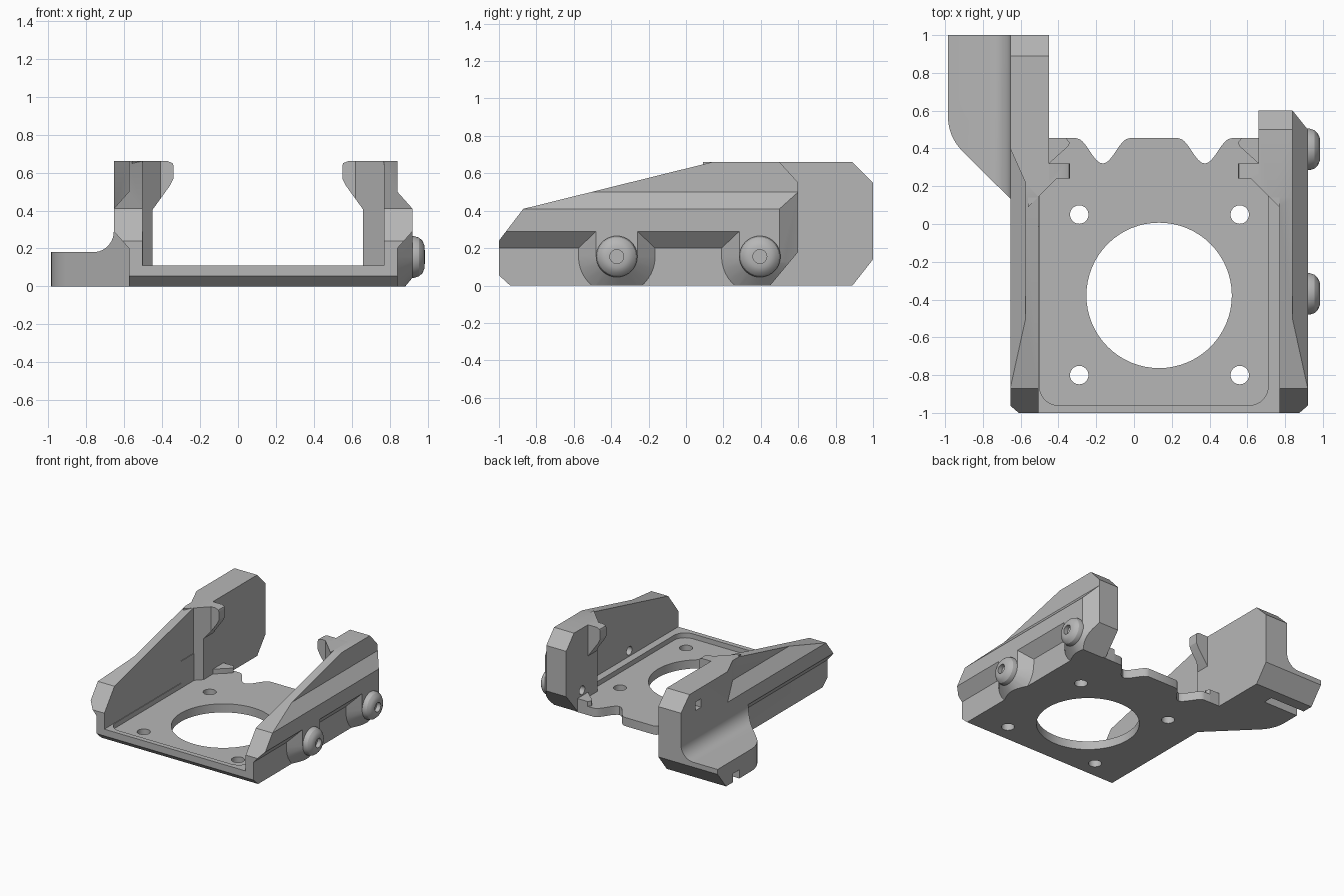
import bpy, bmesh, math
from mathutils import Matrix

if "Cube" in bpy.data.objects:
    bpy.data.objects.remove(bpy.data.objects["Cube"], do_unlink=True)

GREY = (0.47, 0.47, 0.47, 1)
mat = bpy.data.materials.new("plain grey")
mat.use_nodes = True
mat.diffuse_color = GREY
mat.node_tree.nodes["Principled BSDF"].inputs["Base Color"].default_value = GREY


def finish(name, bm):
    bmesh.ops.recalc_face_normals(bm, faces=bm.faces)
    mesh = bpy.data.meshes.new(name)
    bm.to_mesh(mesh)
    bm.free()
    mesh.materials.append(mat)
    obj = bpy.data.objects.new(name, mesh)
    bpy.context.collection.objects.link(obj)
    return obj


def prism(name, pts, axis, lo, hi):
    """Extrude a 2D outline along an axis."""
    place = {"x": lambda a, b, t: (t, a, b),
             "y": lambda a, b, t: (a, t, b),
             "z": lambda a, b, t: (a, b, t)}[axis]
    bm = bmesh.new()
    low = [bm.verts.new(place(a, b, lo)) for a, b in pts]
    high = [bm.verts.new(place(a, b, hi)) for a, b in pts]
    bm.faces.new(low)
    bm.faces.new(high)
    n = len(pts)
    for i in range(n):
        j = (i + 1) % n
        bm.faces.new((low[i], low[j], high[j], high[i]))
    return finish(name, bm)


def box(x0, x1, y0, y1, z0, z1):
    return prism("box", [(x0, y0), (x1, y0), (x1, y1), (x0, y1)], "z", z0, z1)


def combine(obj, other, op):
    mod = obj.modifiers.new(op.lower(), "BOOLEAN")
    mod.operation, mod.solver, mod.object = op, "EXACT", other
    bpy.context.view_layer.objects.active = obj
    bpy.ops.object.modifier_apply(modifier=mod.name)
    bpy.data.objects.remove(other, do_unlink=True)


def arc(cx, cy, r, a0, a1, n=10):
    angles = [math.radians(a0 + (a1 - a0) * i / n) for i in range(n + 1)]
    return [(cx + r * math.cos(a), cy + r * math.sin(a)) for a in angles]


def disc(cx, cy, r, n=48):
    return arc(cx, cy, r, 0, 360, n)[:-1]


def flip(pts, centre2):
    return [(centre2 - a, b) for a, b in pts]


# Shared side outline of the sloping walls
NOSE = [(-0.94, 0), (-1, 0.055), (-1, 0.24), (-0.87, 0.41), (0.14, 0.66)]
RIGHT_TAIL = [(0.5, 0.66), (0.6, 0.55), (0.6, 0.18), (0.45, 0)]
LEFT_TAIL = [(0.89, 0.66), (1, 0.55), (1, 0.14), (0.89, 0)]
# Cross-section of the rail on the +x side; the other is its mirror
RAIL = [(0.77, 0), (0.84, 0), (0.84, 0.2), (0.92, 0.29), (0.92, 0.41),
        (0.84, 0.5), (0.84, 0.7), (0.77, 0.7)]
# Inner hook, in plan and from the front
HOOK_PLAN = [(-0.56, 0.09), (-0.41, 0.24), (-0.34, 0.24), (-0.34, 0.32), (-0.56, 0.32)]
HOOK_FRONT = [(-0.56, 0.27), (-0.49, 0.35), (-0.36, 0.53), (-0.335, 0.58),
              (-0.335, 0.62), (-0.345, 0.65), (-0.37, 0.66), (-0.56, 0.66)]
RAIL_SUM, HOOK_SUM = 0.265, 0.21
SCREW_Y, SCREW_Z = (-0.37, 0.395), 0.155


def make_hook(mirrored):
    turn = (lambda p: flip(p, HOOK_SUM)) if mirrored else list
    hook = prism("hook", turn(HOOK_PLAN), "z", 0.2, 0.7)
    combine(hook, prism("hook_front", turn(HOOK_FRONT), "y", 0, 0.5), "INTERSECT")
    return hook


# Base plate with scalloped back edge
def scallop(centre):
    return [(centre + 0.14 * t / 8, 0.387 - 0.067 * math.cos(math.pi * t / 8))
            for t in range(-8, 9)]


outline = [(-0.575, -1), (0.84, -1), (0.84, 0.3), (0.66, 0.32), (0.66, 0.455)]
outline += scallop(0.375)[::-1] + scallop(-0.165)[::-1]
outline += [(-0.45, 0.455), (-0.45, 0.32), (-0.575, 0.3)]
plate = prism("base_plate", outline, "z", 0, 0.11)
combine(plate, prism("side", [(-0.94, 0), (-1, 0.055), (-1, 0.2), (1, 0.2), (1, 0)],
                     "x", -1, 1), "INTERSECT")
recess = arc(-0.4, -0.86, 0.1, 180, 270) + arc(0.61, -0.86, 0.1, 270, 360)
recess += [(0.71, 0.6), (-0.5, 0.6)]
combine(plate, prism("recess", recess, "z", 0.07, 0.3), "DIFFERENCE")
combine(plate, prism("bore", disc(0.133, -0.378, 0.385, 64), "z", -0.1, 0.3), "DIFFERENCE")
for hx in (-0.29, 0.56):
    for hy in (-0.8, 0.05):
        combine(plate, prism("hole", disc(hx, hy, 0.049, 24), "z", -0.1, 0.3), "DIFFERENCE")

# Raised ears at the back corners of the plate
EAR = [(-0.47, 0.32), (-0.45, 0.32), (-0.35, 0.41), (-0.34, 0.43), (-0.36, 0.455), (-0.47, 0.455)]
left_ear = prism("left_ear", EAR, "z", 0.0, 0.11)
right_ear = prism("right_ear", flip(EAR, HOOK_SUM), "z", 0.0, 0.11)

# Wall with screw bosses
wall_b = prism("screw_wall", RAIL, "y", -1.1, 0.7)
for y in SCREW_Y:
    bm = bmesh.new()
    for x, r in ((0.92, 0.11), (0.84, 0.205), (0.8, 0.205)):
        for a, b in disc(y, SCREW_Z, r, 40) + [(y - r, 0.38), (y + r, 0.38)]:
            bm.verts.new((x, a, b))
    hull = bmesh.ops.convex_hull(bm, input=bm.verts)
    bmesh.ops.delete(bm, geom=list({v for v in hull["geom_interior"] + hull["geom_unused"]
                                    if isinstance(v, bmesh.types.BMVert)}), context="VERTS")
    combine(wall_b, finish("boss", bm), "UNION")
column = [(0.8, 0.06), (0.77, 0.09), (0.66, 0.2), (0.66, 0.65), (0.8, 0.65)]
combine(wall_b, prism("column", column, "z", 0, 0.7), "UNION")
combine(wall_b, prism("side", NOSE + RIGHT_TAIL, "x", 0, 1.2), "INTERSECT")
plan = [(0.5, -1.1), (0.79, -1.1), (0.98, -0.9), (0.98, 0.425), (0.82, 0.625), (0.5, 0.625)]
combine(wall_b, prism("plan", plan, "z", -0.1, 0.8), "INTERSECT")
for y in SCREW_Y:
    combine(wall_b, prism("bolt_hole", disc(y, SCREW_Z, 0.035, 20), "x", 0.5, 0.9), "DIFFERENCE")
hook_b = make_hook(True)
hook_b.name = "screw_wall_hook"

# Wall with long rear arm
wall_a = prism("arm_wall", flip(RAIL, RAIL_SUM), "y", -1.1, 0.5)
arm = [(-0.51, 0.14), (-0.45, 0.2), (-0.45, 1.1), (-0.655, 1.1), (-0.655, 0.4), (-0.575, 0.22)]
combine(wall_a, prism("arm", arm, "z", 0, 0.7), "UNION")
combine(wall_a, prism("side", NOSE + LEFT_TAIL, "x", -1.2, 0), "INTERSECT")
plan = [(-0.3, -1.1), (-0.52, -1.1), (-0.71, -0.91), (-0.71, 1.1), (-0.3, 1.1)]
combine(wall_a, prism("plan", plan, "z", -0.1, 0.8), "INTERSECT")
combine(wall_a, box(-0.8, -0.56, 0.74, 0.81, 0.5, 0.57), "DIFFERENCE")
hook_a = make_hook(False)
hook_a.name = "arm_wall_hook"

# Side flange with a coved joint to the arm
section = [(-0.5, 0), (-0.985, 0), (-0.985, 0.18)]
section += arc(-0.765, 0.29, 0.11, 270, 360) + [(-0.5, 0.29)]
flange = prism("side_flange", section, "y", -0.1, 1.1)
plan = [(-0.5, -0.02)] + arc(-0.725, 0.57, 0.26, 225, 180, 8) + [(-0.985, 1.1), (-0.5, 1.1)]
combine(flange, prism("plan", plan, "z", -0.1, 0.5), "INTERSECT")
combine(flange, prism("side", [(-0.2, 0), (-0.2, 0.5), (1, 0.5), (1, 0.14), (0.89, 0)],
                      "x", -1.2, 0), "INTERSECT")
combine(flange, box(-1.1, -0.67, 0.72, 0.8, -0.1, 0.07), "DIFFERENCE")

# Domed socket screws
parts = [plate, left_ear, right_ear, wall_a, wall_b, hook_a, hook_b, flange]
DOME = [(0, 0.95), (0.037, 0.95), (0.037, 0.985), (0.06, 0.984), (0.085, 0.973),
        (0.102, 0.955), (0.11, 0.93), (0.11, 0.91), (0, 0.91)]
for label, y in zip(("front", "rear"), SCREW_Y):
    bm = bmesh.new()
    verts = [bm.verts.new((x, 0, r)) for r, x in DOME]
    edges = [bm.edges.new(pair) for pair in zip(verts, verts[1:])]
    bmesh.ops.spin(bm, geom=verts + edges, cent=(0, 0, 0), axis=(1, 0, 0),
                   angle=2 * math.pi, steps=40)
    bmesh.ops.remove_doubles(bm, verts=bm.verts, dist=0.0005)
    bmesh.ops.transform(bm, matrix=Matrix.Translation((0, y, SCREW_Z)), verts=bm.verts)
    parts.append(finish(label + "_screw", bm))

# Smooth the rounded faces, keep hard edges
bpy.ops.object.select_all(action="DESELECT")
for obj in parts:
    obj.select_set(True)
bpy.context.view_layer.objects.active = plate
bpy.ops.object.shade_smooth_by_angle(angle=math.radians(25))
